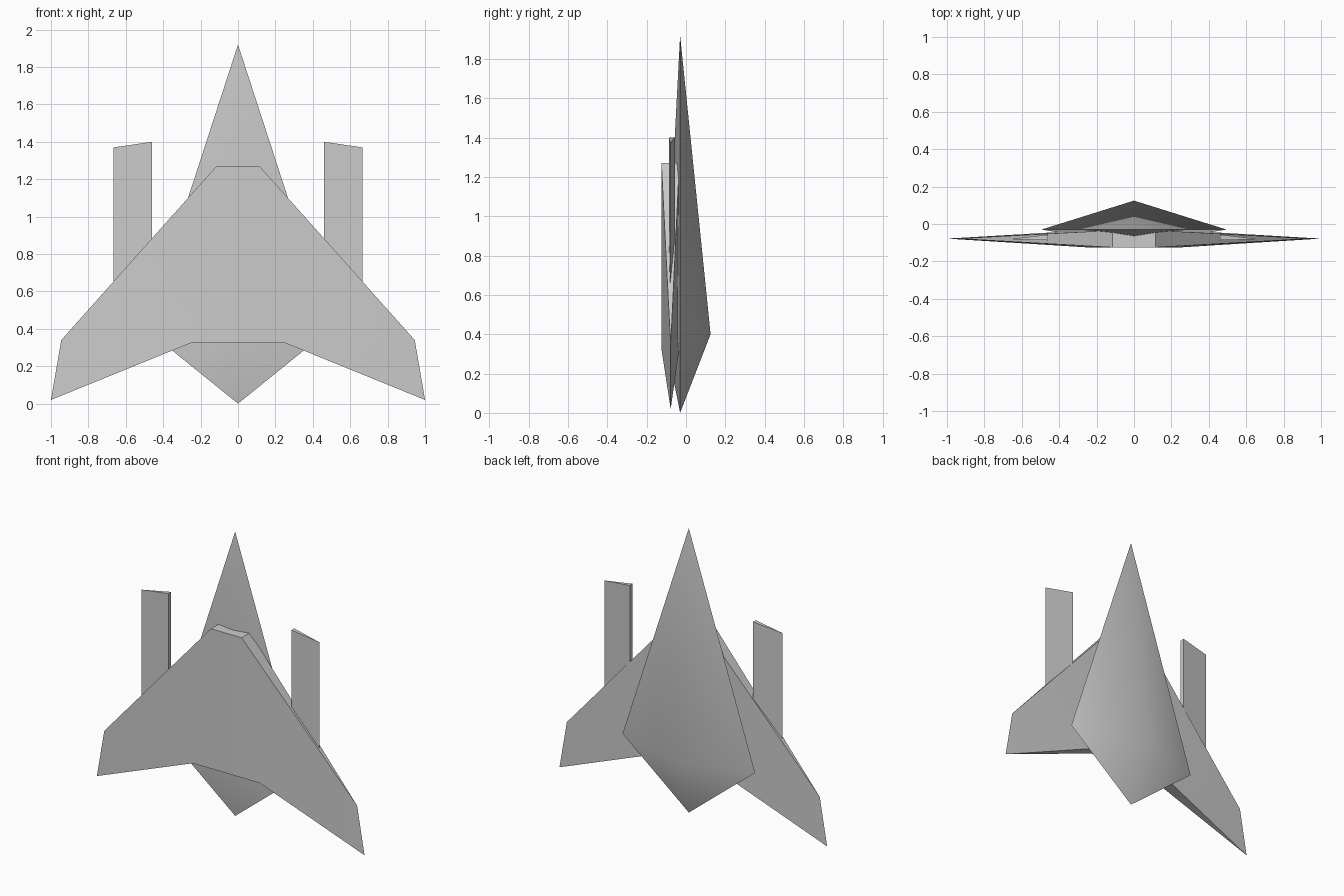
import bpy
import bmesh
import math

if "Cube" in bpy.data.objects:
    bpy.data.objects.remove(bpy.data.objects["Cube"])


def make_part(name, verts, faces, mirrored=False):
    """Mesh object from a few corner points, optionally mirrored across x = 0."""
    mesh = bpy.data.meshes.new(name)
    mesh.from_pydata(verts, [], faces)
    bm = bmesh.new()
    bm.from_mesh(mesh)
    bmesh.ops.recalc_face_normals(bm, faces=bm.faces)
    bm.to_mesh(mesh)
    bm.free()
    obj = bpy.data.objects.new(name, mesh)
    bpy.context.collection.objects.link(obj)
    bpy.ops.object.select_all(action='DESELECT')
    bpy.context.view_layer.objects.active = obj
    obj.select_set(True)
    if mirrored:
        mod = obj.modifiers.new("mirror", 'MIRROR')
        mod.merge_threshold = 0.001
        bpy.ops.object.modifier_apply(modifier=mod.name)
    bpy.ops.object.shade_smooth_by_angle(angle=math.radians(35))
    return obj


# Fuselage: four-sided ring at the widest point, closed to nose and tail points
ring = [(0.495, -0.03, 0.4), (0, 0.125, 0.4), (-0.495, -0.03, 0.4), (0, -0.11, 0.4)]
body_faces = []
for i in range(4):
    j = (i + 1) % 4
    body_faces += [(i, j, 4), (j, i, 5)]
make_part("fuselage", ring + [(0, -0.03, 1.92), (0, -0.03, 0)], body_faces)

# Wing: thick flat root tapering to a knife-edge tip
root = [(0, 1.27), (0.115, 1.27), (0.25, 0.325), (0, 0.325)]
wing_verts = [(x, y, z) for y in (-0.125, -0.034) for x, z in root]
wing_verts += [(0.945, -0.078, 0.34), (1.0, -0.078, 0.02)]
wing_faces = [
    (0, 1, 2, 3), (4, 5, 6, 7),      # root front and back
    (1, 8, 9, 2), (5, 8, 9, 6),      # outer front and back
    (0, 1, 5, 4), (3, 2, 6, 7),      # root top and bottom
    (1, 8, 5), (2, 9, 6),            # leading and trailing edges
]
make_part("wing", wing_verts, wing_faces, mirrored=True)

# Forward booms: wedge-section blades, thick inside and thin outside
section = [(0.46, -0.087, 0.6, 1.40), (0.46, -0.057, 0.6, 1.40), (0.665, -0.081, 0.55, 1.37)]
boom_verts = [(x, y, lo) for x, y, lo, hi in section] + [(x, y, hi) for x, y, lo, hi in section]
boom_faces = [(0, 1, 2), (3, 4, 5), (0, 1, 4, 3), (1, 2, 5, 4), (2, 0, 3, 5)]
make_part("forward_booms", boom_verts, boom_faces, mirrored=True)
